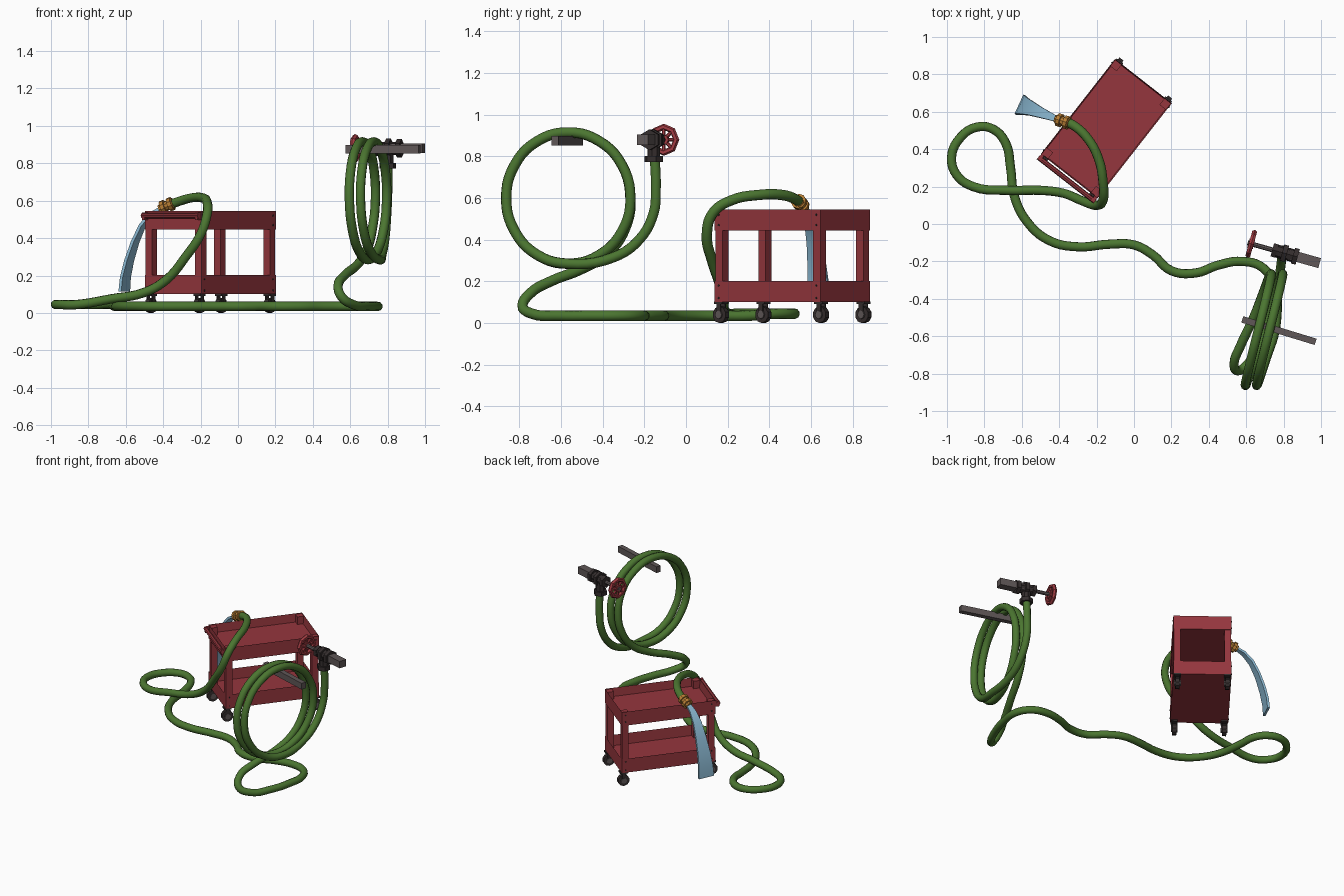
import bpy, bmesh
from math import radians, cos, sin, pi
from mathutils import Matrix, Vector

if "Cube" in bpy.data.objects:
    bpy.data.objects.remove(bpy.data.objects["Cube"])


def material(name, r, g, b):
    m = bpy.data.materials.new(name)
    m.use_nodes = True
    m.diffuse_color = (r, g, b, 1)
    m.node_tree.nodes["Principled BSDF"].inputs["Base Color"].default_value = (r, g, b, 1)
    return m


RED = material("cart red", 0.30, 0.037, 0.047)
WHEEL_RED = material("handwheel red", 0.36, 0.045, 0.055)
GREEN = material("hose green", 0.07, 0.18, 0.03)
WATER = material("water blue", 0.25, 0.47, 0.63)
DARK = material("dark iron", 0.035, 0.027, 0.027)
STEEL = material("grey steel", 0.115, 0.095, 0.095)
BRASS = material("brass", 0.48, 0.21, 0.035)


def finish(bm, name, mat, matrix=Matrix(), smooth=False):
    bmesh.ops.recalc_face_normals(bm, faces=bm.faces)
    me = bpy.data.meshes.new(name)
    bm.to_mesh(me)
    bm.free()
    me.materials.append(mat)
    ob = bpy.data.objects.new(name, me)
    ob.matrix_world = matrix
    bpy.context.collection.objects.link(ob)
    if smooth:
        select(ob)
        bpy.ops.object.shade_smooth_by_angle(angle=radians(50))
    return ob


def select(ob):
    bpy.ops.object.select_all(action='DESELECT')
    ob.select_set(True)
    bpy.context.view_layer.objects.active = ob


def box(name, size, centre, frame, mat, inset=0, sink=0):
    bm = bmesh.new()
    bmesh.ops.create_cube(bm, size=1, matrix=Matrix.Diagonal((*size, 1)))
    if inset:
        top = max(bm.faces, key=lambda f: f.calc_center_median().z)
        bmesh.ops.inset_region(bm, faces=[top], thickness=inset)
        bmesh.ops.translate(bm, verts=top.verts, vec=(0, 0, -sink))
    return finish(bm, name, mat, frame @ Matrix.Translation(centre))


def rod(name, start, end, r, frame, mat, sides=8, r2=None):
    a, b = Vector(start), Vector(end)
    bm = bmesh.new()
    bmesh.ops.create_cone(bm, cap_ends=True, segments=sides, radius1=r,
                          radius2=r if r2 is None else r2, depth=(b - a).length)
    turn = (b - a).to_track_quat('Z', 'Y').to_matrix().to_4x4()
    return finish(bm, name, mat, frame @ Matrix.Translation((a + b) / 2) @ turn)


# Cart: local x runs along its length, handle at the -x end
CART = Matrix.Translation((-0.148, 0.51, 0)) @ Matrix.Rotation(radians(52), 4, 'Z')
L, W = 0.645, 0.385
box("lower_tray", (L, W, 0.1), (0, 0, 0.152), CART, RED, 0.01, 0.075)
box("upper_tray", (L, W, 0.1), (0, 0, 0.495), CART, RED, 0.01, 0.06)
for sx in (-1, 1):
    for sy in (-1, 1):
        px, py = sx * (L / 2 - 0.025), sy * (W / 2 - 0.025)
        box("cart_post", (0.044, 0.044, 0.42), (px, py, 0.33), CART, RED)
        for z in (0.12, 0.18, 0.47, 0.52):
            rod("tray_bolt", (px, sy * W / 2, z), (px, sy * (W / 2 + 0.004), z),
                0.005, CART, DARK, 6)
        # Casters
        wx, wy = sx * 0.305, sy * 0.165
        box("caster_plate", (0.05, 0.045, 0.012), (wx, wy, 0.097), CART, DARK)
        for s in (-1, 1):
            box("caster_fork", (0.025, 0.006, 0.06), (wx, wy + s * 0.018, 0.067), CART, DARK)
        rod("caster_tyre", (wx, wy - 0.014, 0.04), (wx, wy + 0.014, 0.04), 0.04, CART, DARK, 10)
        rod("caster_hub", (wx, wy - 0.022, 0.04), (wx, wy + 0.022, 0.04), 0.02, CART, STEEL, 8)

# Push handle
for s in (-1, 1):
    box("handle_arm", (0.035, 0.018, 0.04), (-L / 2 - 0.012, s * (W / 2 - 0.012), 0.517), CART, RED)
rod("handle_bar", (-L / 2 - 0.022, -W / 2, 0.52), (-L / 2 - 0.022, W / 2, 0.52), 0.014, CART, RED)

# Wall pipe, valve and rack: local x points to the wall
WALL = Matrix.Translation((0.8, -0.155, 0.88)) @ Matrix.Rotation(radians(-15.7), 4, 'Z')
box("wall_pipe", (0.17, 0.055, 0.05), (0.115, 0, 0), WALL, STEEL)
rod("valve_body", (-0.06, 0, 0), (0.06, 0, 0), 0.035, WALL, DARK, 8)
for x, r in ((-0.05, 0.042), (0.005, 0.052), (0.065, 0.05)):
    rod("valve_collar", (x - 0.013, 0, 0), (x + 0.013, 0, 0), r, WALL, DARK, 6)
rod("valve_outlet", (0, 0, 0), (0, 0, -0.1), 0.032, WALL, DARK, 8)
rod("outlet_nut", (0, 0, -0.078), (0, 0, -0.108), 0.046, WALL, DARK, 6)
rod("valve_stem", (-0.2, 0, 0), (-0.05, 0, 0), 0.013, WALL, STEEL)
rod("handwheel_hub", (-0.195, 0, 0), (-0.165, 0, 0), 0.026, WALL, WHEEL_RED, 8)
for k in range(4):
    a = k * pi / 4
    d = Vector((0, cos(a), sin(a))) * 0.06
    c = Vector((-0.18, 0, 0))
    rod("handwheel_spoke", c - d, c + d, 0.009, WALL, WHEEL_RED, 6)
bpy.ops.mesh.primitive_torus_add(major_segments=8, minor_segments=6,
                                 major_radius=0.062, minor_radius=0.015)
rim = bpy.context.object
rim.name = "handwheel_rim"
rim.data.materials.append(WHEEL_RED)
rim.matrix_world = WALL @ Matrix.Translation((-0.18, 0, 0)) @ Matrix.Rotation(pi / 2, 4, 'Y')
RACK = Matrix.Translation((0.775, -0.57, 0.875)) @ Matrix.Rotation(radians(-17), 4, 'Z')
box("hose_rack", (0.41, 0.035, 0.045), (0, 0, 0), RACK, STEEL)

# Hose: drop from the valve, hanging coil, ground run, climb over the cart
path = [(0.8, -0.15, 0.8), (0.8, -0.145, 0.65), (0.795, -0.155, 0.53),
        (0.785, -0.225, 0.4), (0.77, -0.35, 0.315)]
for deg in range(-90, -721, -30):
    a = radians(deg)
    mid = 0.74 - 0.06 * (-180 - deg) / 360
    path.append((mid + 0.31 * 0.272 * cos(a), -0.565 + 0.31 * 0.962 * cos(a), 0.6 + 0.315 * sin(a)))
path += [(0.72, -0.29, 0.46), (0.69, -0.37, 0.34), (0.64, -0.5, 0.26), (0.57, -0.65, 0.2),
         (0.535, -0.745, 0.145), (0.555, -0.785, 0.085), (0.615, -0.74, 0.045)]
ground = [(0.69, -0.6), (0.735, -0.45), (0.745, -0.33), (0.69, -0.235), (0.58, -0.2),
          (0.45, -0.22), (0.33, -0.262), (0.2, -0.25), (0.1, -0.165), (0, -0.112),
          (-0.13, -0.108), (-0.3, -0.122), (-0.45, -0.09), (-0.57, 0.01), (-0.64, 0.15),
          (-0.66, 0.3), (-0.685, 0.43), (-0.75, 0.505), (-0.84, 0.518), (-0.93, 0.46),
          (-0.975, 0.36), (-0.95, 0.265), (-0.86, 0.2)]
path += [(x, y, 0.035 if x > -0.67 else 0.045) for x, y in ground]
path += [(-0.68, 0.18, 0.075), (-0.5, 0.18, 0.11), (-0.38, 0.165, 0.18), (-0.28, 0.125, 0.3),
         (-0.2, 0.1, 0.42), (-0.165, 0.13, 0.53), (-0.165, 0.22, 0.59), (-0.19, 0.35, 0.615),
         (-0.25, 0.46, 0.615), (-0.32, 0.525, 0.595), (-0.375, 0.55, 0.575)]
curve = bpy.data.curves.new("hose", 'CURVE')
curve.dimensions = '3D'
curve.bevel_depth = 0.025
curve.bevel_resolution = 3
curve.resolution_u = 5
curve.use_fill_caps = True
spline = curve.splines.new('BEZIER')
spline.bezier_points.add(len(path) - 1)
for bp, co in zip(spline.bezier_points, path):
    bp.co = co
    bp.handle_left_type = bp.handle_right_type = 'AUTO'
curve.materials.append(GREEN)
hose = bpy.data.objects.new("hose", curve)
bpy.context.collection.objects.link(hose)
select(hose)
bpy.ops.object.convert(target='MESH')
bpy.ops.object.shade_smooth_by_angle(angle=radians(60))

# Brass nozzle
tip = Vector((-0.42, 0.562, 0.557))
tail = Vector((-0.345, 0.538, 0.588))
ID = Matrix()
rod("nozzle_body", tail, tip, 0.03, ID, BRASS, 10, 0.022)
for t in (0.2, 0.7):
    p, step = tail.lerp(tip, t), (tip - tail) * 0.13
    rod("nozzle_ring", p - step, p + step, 0.037, ID, BRASS, 10)

# Water stream: a widening, falling ribbon
stream = [(-0.41, 0.56, 0.56, 0.03), (-0.46, 0.58, 0.53, 0.044), (-0.51, 0.6, 0.47, 0.06),
          (-0.55, 0.617, 0.38, 0.076), (-0.582, 0.628, 0.28, 0.092), (-0.602, 0.635, 0.19, 0.105),
          (-0.608, 0.637, 0.115, 0.114)]
side = Vector((0.42, 0.91, 0))
bm = bmesh.new()
rings = []
for i, (x, y, z, w) in enumerate(stream):
    c = Vector((x, y, z))
    ahead = Vector(stream[min(i + 1, len(stream) - 1)][:3])
    behind = Vector(stream[max(i - 1, 0)][:3])
    out = side.cross(ahead - behind).normalized() * 0.008
    rings.append([bm.verts.new(c + s * side * w / 2 + t * out)
                  for s, t in ((-1, -1), (1, -1), (1, 1), (-1, 1))])
for a, b in zip(rings, rings[1:]):
    for k in range(4):
        n = (k + 1) % 4
        bm.faces.new((a[k], a[n], b[n], b[k]))
bm.faces.new(rings[0])
bm.faces.new(rings[-1])
finish(bm, "water_stream", WATER, ID, True)
